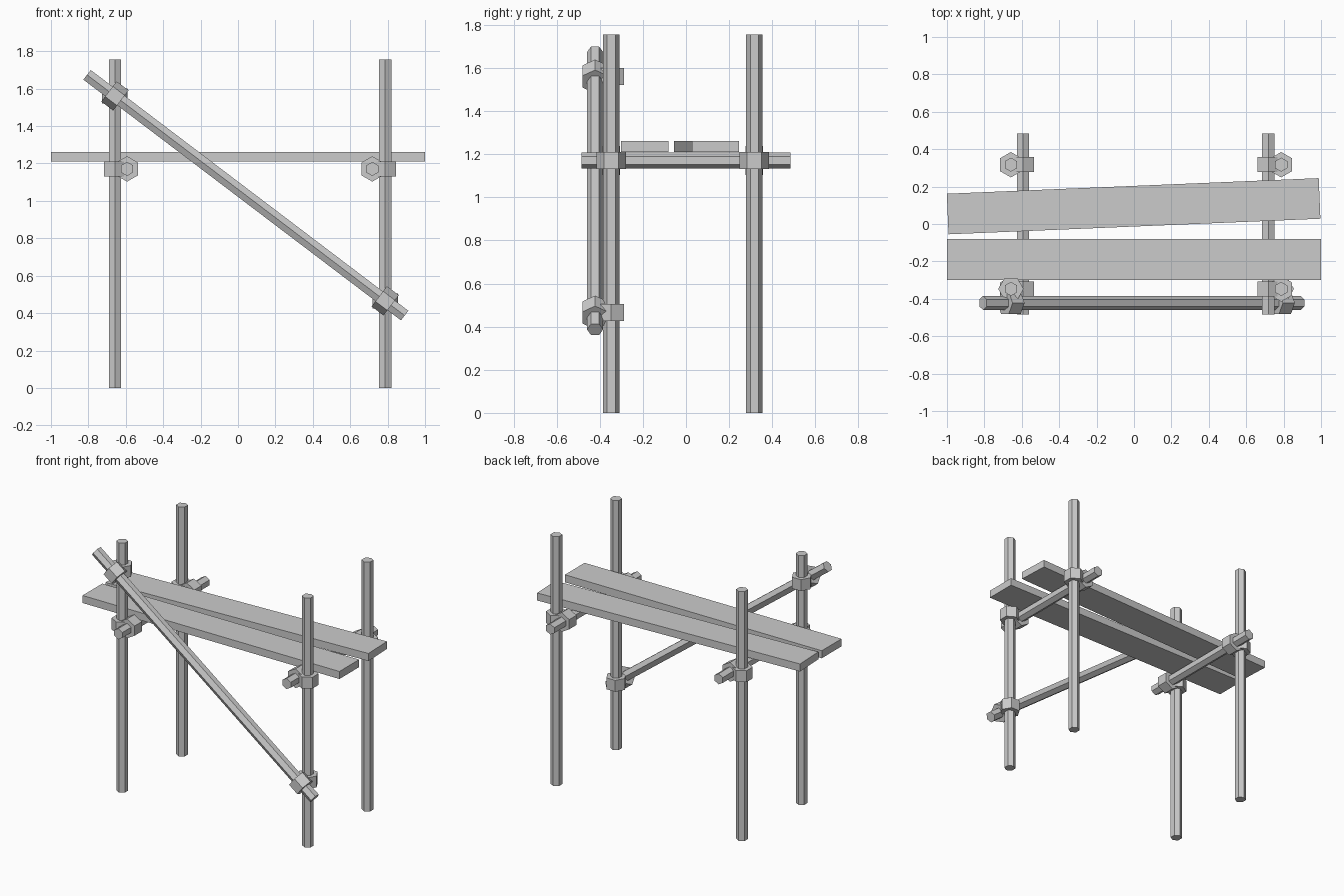
import bpy, bmesh, math
from mathutils import Vector

if "Cube" in bpy.data.objects:
    bpy.data.objects.remove(bpy.data.objects["Cube"])

TUBE_R, SLEEVE_R, SLEEVE_L = 0.0375, 0.068, 0.08
POST_X = (-0.658, 0.787)
POST_Y = (-0.347, 0.317)
TRANSOM_X = (-0.593, 0.718)
TRANSOM_Z = 1.171
X, Y, Z = Vector((1, 0, 0)), Vector((0, 1, 0)), Vector((0, 0, 1))


def hex_bar(name, start, end, radius, corner):
    """Solid hexagonal bar from start to end, one corner pointing along `corner`."""
    start, end = Vector(start), Vector(end)
    axis = (end - start).normalized()
    u = (corner - axis * corner.dot(axis)).normalized()
    v = axis.cross(u)
    bm = bmesh.new()
    rings = []
    for p in (start, end):
        rings.append([bm.verts.new(p + radius * (u * math.cos(a) + v * math.sin(a)))
                      for a in (math.radians(60 * i) for i in range(6))])
    low, high = rings
    bm.faces.new(low[::-1])
    bm.faces.new(high)
    for i in range(6):
        j = (i + 1) % 6
        bm.faces.new((low[i], low[j], high[j], high[i]))
    mesh = bpy.data.meshes.new(name)
    bm.to_mesh(mesh)
    bm.free()
    obj = bpy.data.objects.new(name, mesh)
    bpy.context.collection.objects.link(obj)
    return obj


def sleeve(name, centre, axis, corner):
    half = axis.normalized() * SLEEVE_L / 2
    centre = Vector(centre)
    return hex_bar(name, centre - half, centre + half, SLEEVE_R, corner)


def plank(name, centre, size, angle=0.0):
    bpy.ops.mesh.primitive_cube_add(size=1, location=centre, rotation=(0, 0, angle))
    obj = bpy.context.object
    obj.name = name
    obj.scale = size


# upright posts, cross tubes and the couplers joining them
for side, px, tx in zip(("left", "right"), POST_X, TRANSOM_X):
    hex_bar(f"{side}_cross_tube", (tx, -0.485, TRANSOM_Z), (tx, 0.485, TRANSOM_Z), TUBE_R, Z)
    for end, py in zip(("front", "back"), POST_Y):
        hex_bar(f"{end}_{side}_post", (px, py, 0), (px, py, 1.755), TUBE_R, Y)
        sleeve(f"{end}_{side}_post_coupler", (px, py, TRANSOM_Z), Z, Y)
        sleeve(f"{end}_{side}_cross_coupler", (tx, py, TRANSOM_Z), Y, Z)

# diagonal brace on the front
BRACE_Y = -0.422
top, bottom = Vector((-0.807, BRACE_Y, 1.674)), Vector((0.891, BRACE_Y, 0.387))
hex_bar("diagonal_brace", top, bottom, TUBE_R, Y)
direction = bottom - top
for side, px in zip(("left", "right"), POST_X):
    point = top + direction * ((px - top.x) / direction.x)
    sleeve(f"{side}_brace_coupler", point, direction, direction.cross(Y))
    sleeve(f"{side}_brace_post_coupler", (px, POST_Y[0], point.z), Z, X)

# walking planks, the back one laid slightly askew
plank("front_plank", (0, -0.191, 1.236), (2.0, 0.219, 0.053))
plank("back_plank", (-0.002, 0.095, 1.236), (1.99, 0.217, 0.053), math.radians(2.4))
